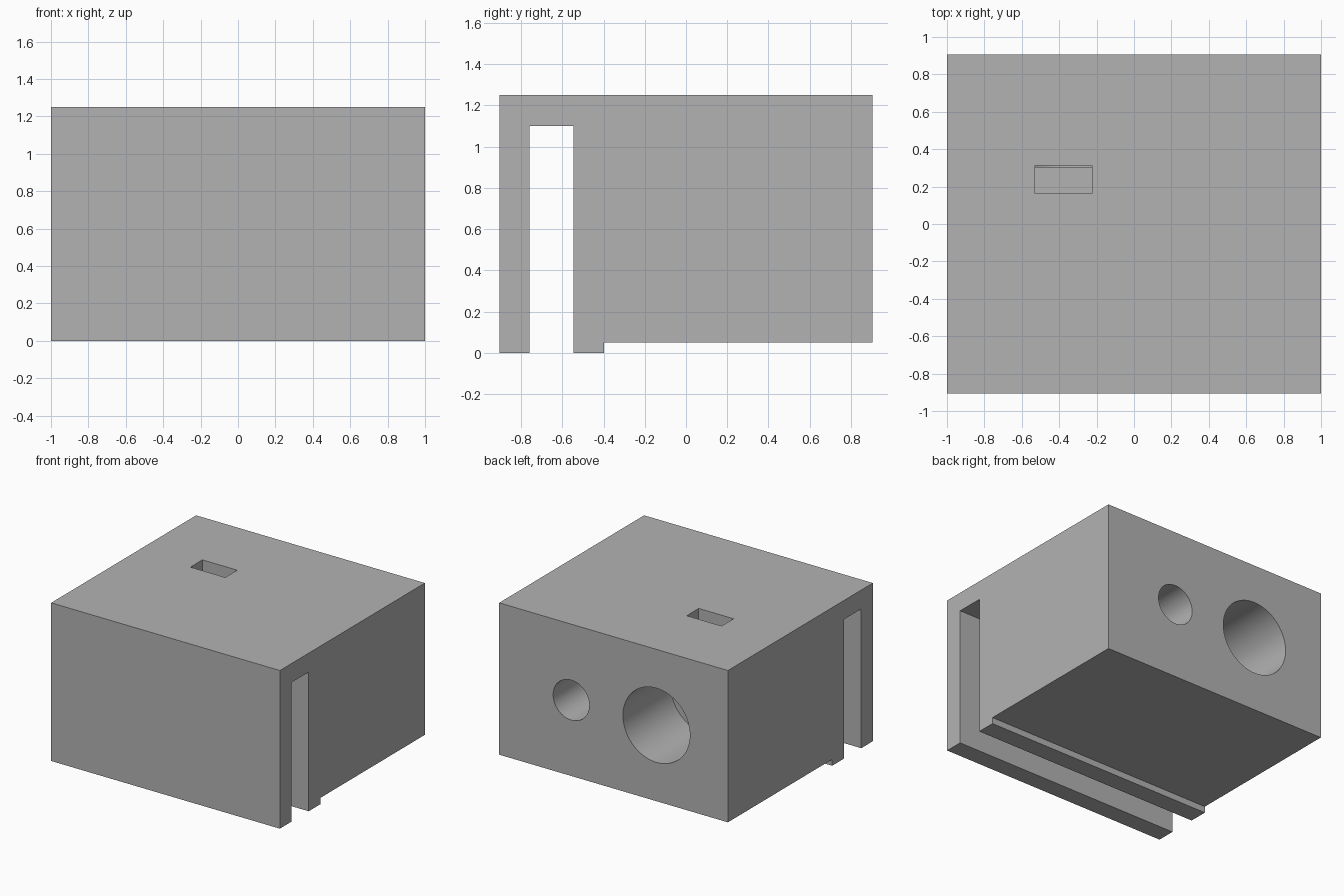
import bpy, bmesh, math
from mathutils import Matrix

cube = bpy.data.objects.get("Cube")
if cube:
    bpy.data.objects.remove(cube, do_unlink=True)

grey = bpy.data.materials.new("mid grey")
grey.use_nodes = True
colour = (0.45, 0.45, 0.45, 1)
grey.diffuse_color = colour
grey.node_tree.nodes["Principled BSDF"].inputs["Base Color"].default_value = colour


def finish(bm, name):
    bmesh.ops.recalc_face_normals(bm, faces=bm.faces)
    mesh = bpy.data.meshes.new(name)
    bm.to_mesh(mesh)
    bm.free()
    mesh.materials.append(grey)
    obj = bpy.data.objects.new(name, mesh)
    bpy.context.collection.objects.link(obj)
    return obj


def cut(body, cutter):
    mod = body.modifiers.new(cutter.name, 'BOOLEAN')
    mod.operation = 'DIFFERENCE'
    mod.solver = 'EXACT'
    mod.object = cutter
    cutter.hide_render = True
    cutter.hide_set(True)


BACK, FRONT, TOP, BASE = 0.905, -0.905, 1.25, 0.05

# Block: side profile with clip channel and stepped underside, extruded in x
profile = [(FRONT, 0), (-0.76, 0), (-0.76, 1.10), (-0.545, 1.10), (-0.545, 0),
           (-0.397, 0), (-0.397, BASE), (BACK, BASE), (BACK, TOP), (FRONT, TOP)]
bm = bmesh.new()
face = bm.faces.new([bm.verts.new((-1, y, z)) for y, z in profile])
ext = bmesh.ops.extrude_face_region(bm, geom=[face])
bmesh.ops.translate(bm, vec=(2, 0, 0),
                    verts=[v for v in ext["geom"] if isinstance(v, bmesh.types.BMVert)])
block = finish(bm, "clip_block")

# Round blind holes in the back
DEPTH, OVER = 0.6, 0.1
for name, x, radius in (("large_hole_cutter", -0.375, 0.293),
                        ("small_hole_cutter", 0.37, 0.158)):
    bm = bmesh.new()
    place = (Matrix.Translation((x, BACK + (OVER - DEPTH) / 2, 0.65))
             @ Matrix.Rotation(math.pi / 2, 4, 'X'))
    bmesh.ops.create_cone(bm, cap_ends=True, segments=64, radius1=radius,
                          radius2=radius, depth=DEPTH + OVER, matrix=place)
    cut(block, finish(bm, name))

# Rectangular pocket in the top, above the end of the large hole
bm = bmesh.new()
floor, roof = 0.6, TOP + OVER
bmesh.ops.create_cube(bm, size=1, matrix=Matrix.Translation((-0.378, 0.238, (floor + roof) / 2))
                      @ Matrix.Diagonal((0.305, 0.15, roof - floor, 1)))
cut(block, finish(bm, "top_pocket_cutter"))

# Apply the cuts, then smooth only the round walls
bpy.ops.object.select_all(action='DESELECT')
bpy.context.view_layer.objects.active = block
block.select_set(True)
for mod in list(block.modifiers):
    cutter = mod.object
    bpy.ops.object.modifier_apply(modifier=mod.name)
    bpy.data.objects.remove(cutter, do_unlink=True)
bpy.ops.object.shade_smooth_by_angle(angle=math.radians(30))
